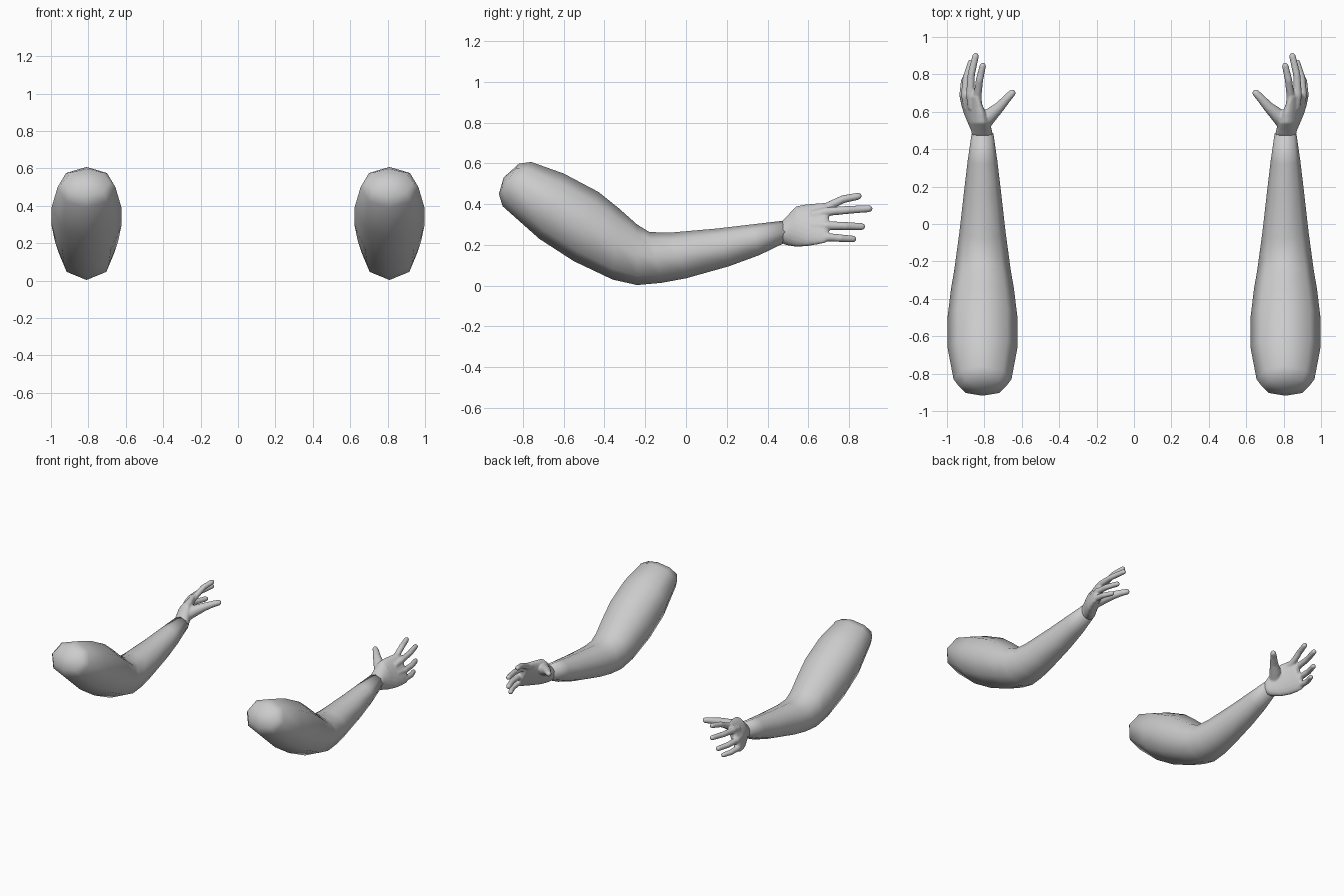
import bpy, bmesh, math
from mathutils import Vector

if "Cube" in bpy.data.objects:
    bpy.data.objects.remove(bpy.data.objects["Cube"])

CX = 0.81  # distance of each arm from the centre line


def loft(bm, rings, start=None, end=None):
    """Skin a list of vertex rings; close ends with a pole or an n-gon."""
    vs = [[bm.verts.new(p) for p in ring] for ring in rings]
    n = len(vs[0])
    for a, b in zip(vs, vs[1:]):
        for i in range(n):
            j = (i + 1) % n
            bm.faces.new((a[i], a[j], b[j], b[i]))
    for ring, pole in ((vs[0], start), (vs[-1], end)):
        if pole is None:
            bm.faces.new(ring)
        else:
            p = bm.verts.new(pole)
            for i in range(n):
                bm.faces.new((ring[i], ring[(i + 1) % n], p))


def ellipse(c, u, v, n):
    return [c + u * math.cos(2 * math.pi * i / n) + v * math.sin(2 * math.pi * i / n)
            for i in range(n)]


def tube(bm, pts, n=12):
    """Tapered finger through (x, y, z, radius) points with a round tip."""
    p = [(Vector(q[:3]), q[3]) for q in pts]
    tip, r = p[-1]
    d = (tip - p[-2][0]).normalized()
    p += [(tip + d * r * 0.5, r * 0.87), (tip + d * r * 0.87, r * 0.5)]
    rings = []
    for i, (c, r2) in enumerate(p):
        t = (p[min(i + 1, len(p) - 1)][0] - p[max(i - 1, 0)][0]).normalized()
        u = t.cross(Vector((0, 0, 1))).normalized()
        rings.append(ellipse(c, u * r2, t.cross(u) * r2, n))
    loft(bm, rings, end=tip + d * r)


def finish(bm, name):
    bmesh.ops.recalc_face_normals(bm, faces=bm.faces)
    me = bpy.data.meshes.new(name)
    bm.to_mesh(me)
    bm.free()
    me.polygons.foreach_set("use_smooth", [True] * len(me.polygons))
    ob = bpy.data.objects.new(name, me)
    bpy.context.collection.objects.link(ob)
    return ob


def mirror(ob):
    m = ob.modifiers.new("mirror", "MIRROR")
    m.use_mirror_merge = False


# Arm: eight-sided sections as (top y, top z, bottom y, bottom z, half width)
sections = [
    (-0.82, 0.598, -0.918, 0.45, 0.125),
    (-0.76, 0.607, -0.90, 0.39, 0.155),
    (-0.60, 0.55, -0.72, 0.23, 0.187),
    (-0.43, 0.46, -0.55, 0.12, 0.186),
    (-0.33, 0.38, -0.36, 0.03, 0.168),
    (-0.24, 0.30, -0.24, 0.003, 0.150),
    (-0.18, 0.263, -0.12, 0.014, 0.138),
    (-0.08, 0.26, 0.00, 0.036, 0.123),
    (0.15, 0.28, 0.21, 0.095, 0.098),
    (0.32, 0.30, 0.36, 0.150, 0.079),
    (0.49, 0.32, 0.48, 0.208, 0.058),
]
bm = bmesh.new()
rings = []
for ty, tz, by, bz, w in sections:
    top, bot = Vector((CX, ty, tz)), Vector((CX, by, bz))
    rings.append(ellipse((top + bot) / 2, (top - bot) / 2, Vector((w, 0, 0)), 8))
loft(bm, rings, start=(CX, -0.895, 0.53))
mirror(finish(bm, "arms"))

# Palm: tilted sections as (x, y, z, half height, half thickness, tilt)
bm = bmesh.new()
palm = [
    (0.81, 0.472, 0.262, 0.056, 0.055, 0.0),
    (0.815, 0.50, 0.272, 0.075, 0.056, 0.1),
    (0.83, 0.54, 0.290, 0.102, 0.055, 0.25),
    (0.85, 0.59, 0.296, 0.110, 0.047, 0.38),
    (0.868, 0.64, 0.302, 0.110, 0.038, 0.42),
    (0.880, 0.68, 0.308, 0.108, 0.030, 0.42),
    (0.881, 0.70, 0.310, 0.098, 0.020, 0.42),
]
rings = []
for x, y, z, h, t, a in palm:
    up = Vector((-math.sin(a), 0, math.cos(a)))
    side = Vector((math.cos(a), 0, math.sin(a)))
    rings.append(ellipse(Vector((x, y, z)), up * h, side * t, 20))
loft(bm, rings)

# Four fingers, index to little
tube(bm, [(0.835, 0.62, 0.365, 0.024), (0.836, 0.69, 0.385, 0.022),
          (0.826, 0.77, 0.424, 0.020), (0.809, 0.845, 0.439, 0.018)])
tube(bm, [(0.865, 0.62, 0.345, 0.024), (0.876, 0.69, 0.363, 0.022),
          (0.870, 0.80, 0.372, 0.020), (0.847, 0.898, 0.378, 0.018)])
tube(bm, [(0.885, 0.62, 0.295, 0.024), (0.904, 0.69, 0.295, 0.022),
          (0.897, 0.78, 0.293, 0.020), (0.872, 0.862, 0.290, 0.018)])
tube(bm, [(0.890, 0.62, 0.245, 0.024), (0.914, 0.69, 0.238, 0.021),
          (0.908, 0.76, 0.233, 0.019), (0.885, 0.820, 0.229, 0.017)])
# Thumb
tube(bm, [(0.815, 0.53, 0.305, 0.045), (0.770, 0.58, 0.335, 0.040),
          (0.720, 0.625, 0.360, 0.029), (0.680, 0.67, 0.375, 0.023),
          (0.652, 0.700, 0.382, 0.020)])
hands = finish(bm, "hands")

# Fuse palm and fingers into one smooth skin
rm = hands.modifiers.new("fuse", "REMESH")
rm.mode = "VOXEL"
rm.voxel_size = 0.006
rm.use_smooth_shade = True
sm = hands.modifiers.new("soften", "SMOOTH")
sm.factor = 0.5
sm.iterations = 5
mirror(hands)
